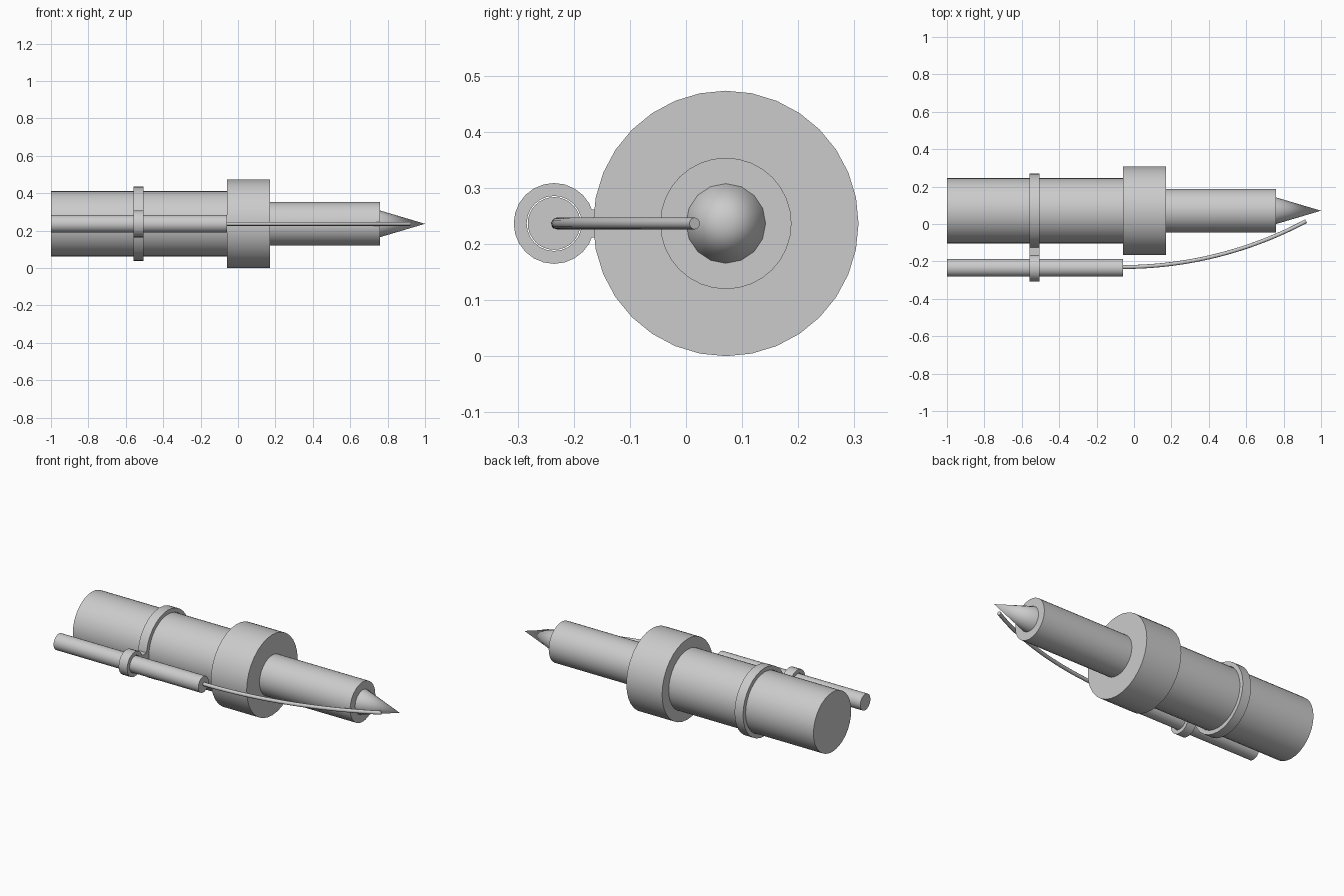
import bpy, bmesh, math
from mathutils import Matrix, Vector

cube = bpy.data.objects.get("Cube")
if cube:
    bpy.data.objects.remove(cube, do_unlink=True)

# Single plain grey
GREY = (0.6, 0.6, 0.6, 1)
mat = bpy.data.materials.new("plain grey")
mat.use_nodes = True
mat.diffuse_color = GREY
mat.node_tree.nodes["Principled BSDF"].inputs["Base Color"].default_value = GREY

AXIS_Z = 0.2365
MAIN_Y, TUBE_Y = 0.071, -0.235


def finish(obj):
    obj.data.materials.append(mat)
    bpy.ops.object.select_all(action='DESELECT')
    obj.select_set(True)
    bpy.context.view_layer.objects.active = obj
    bpy.ops.object.shade_smooth_by_angle(angle=math.radians(35))


def add_mesh(name, bm):
    bmesh.ops.recalc_face_normals(bm, faces=bm.faces)
    mesh = bpy.data.meshes.new(name)
    bm.to_mesh(mesh)
    bm.free()
    obj = bpy.data.objects.new(name, mesh)
    bpy.context.collection.objects.link(obj)
    finish(obj)


def rod(name, x0, x1, r0, y, r1=None, sides=32):
    """Cylinder or cone lying along x."""
    bm = bmesh.new()
    place = Matrix.Translation(((x0 + x1) / 2, y, AXIS_Z)) @ Matrix.Rotation(math.pi / 2, 4, 'Y')
    bmesh.ops.create_cone(bm, cap_ends=True, segments=sides, radius1=r0,
                          radius2=r0 if r1 is None else r1, depth=x1 - x0, matrix=place)
    bmesh.ops.remove_doubles(bm, verts=bm.verts, dist=1e-5)
    add_mesh(name, bm)


def band(name, x0, x1, inner, outer, y, sides=32):
    """Rectangular-section ring around the x direction."""
    bm = bmesh.new()
    profile = [(x0, inner), (x1, inner), (x1, outer), (x0, outer)]
    verts = [bm.verts.new((x, y, AXIS_Z + r)) for x, r in profile]
    edges = [bm.edges.new((verts[i], verts[(i + 1) % 4])) for i in range(4)]
    bmesh.ops.spin(bm, geom=verts + edges, cent=(0, y, AXIS_Z), axis=(1, 0, 0),
                   angle=math.tau, steps=sides, use_duplicate=False)
    bmesh.ops.remove_doubles(bm, verts=bm.verts, dist=1e-5)
    add_mesh(name, bm)


# Main stepped body
rod("rear_body", -1.0, -0.06, 0.175, MAIN_Y)
rod("collar", -0.06, 0.172, 0.2365, MAIN_Y)
rod("front_barrel", 0.172, 0.76, 0.117, MAIN_Y)
rod("pointed_tip", 0.76, 1.0, 0.071, MAIN_Y, r1=0, sides=16)

# Side tube
rod("side_tube", -1.0, -0.06, 0.047, TUBE_Y)

# Clamp: two bands joined by a small link
CLAMP = (-0.56, -0.505)
band("body_band", *CLAMP, 0.176, 0.2, MAIN_Y)
band("tube_band", *CLAMP, 0.049, 0.072, TUBE_Y, sides=24)
bm = bmesh.new()
bmesh.ops.create_cube(bm, size=1, matrix=Matrix.Translation((sum(CLAMP) / 2, -0.147, AXIS_Z))
                      @ Matrix.Diagonal((CLAMP[1] - CLAMP[0], 0.05, 0.05, 1)))
add_mesh("clamp_link", bm)

# Bent wire: circular arc sweeping from the tube toward the tip
bm = bmesh.new()
BEND, STEPS, SIDES, WIRE = 2.08, 24, 12, 0.0105
SWEEP = math.asin(0.98 / BEND)
loops = []
for i in range(STEPS + 1):
    a = SWEEP * i / STEPS
    centre = Vector((-0.06 + BEND * math.sin(a), -0.23 + BEND * (1 - math.cos(a)), AXIS_Z))
    side = Vector((-math.sin(a), math.cos(a), 0))
    loops.append([bm.verts.new(centre + WIRE * (side * math.cos(t) + Vector((0, 0, math.sin(t)))))
                  for t in (math.tau * k / SIDES for k in range(SIDES))])
for a, b in zip(loops, loops[1:]):
    for k in range(SIDES):
        n = (k + 1) % SIDES
        bm.faces.new((a[k], a[n], b[n], b[k]))
bm.faces.new(loops[0])
bm.faces.new(loops[-1])
add_mesh("bent_wire", bm)
